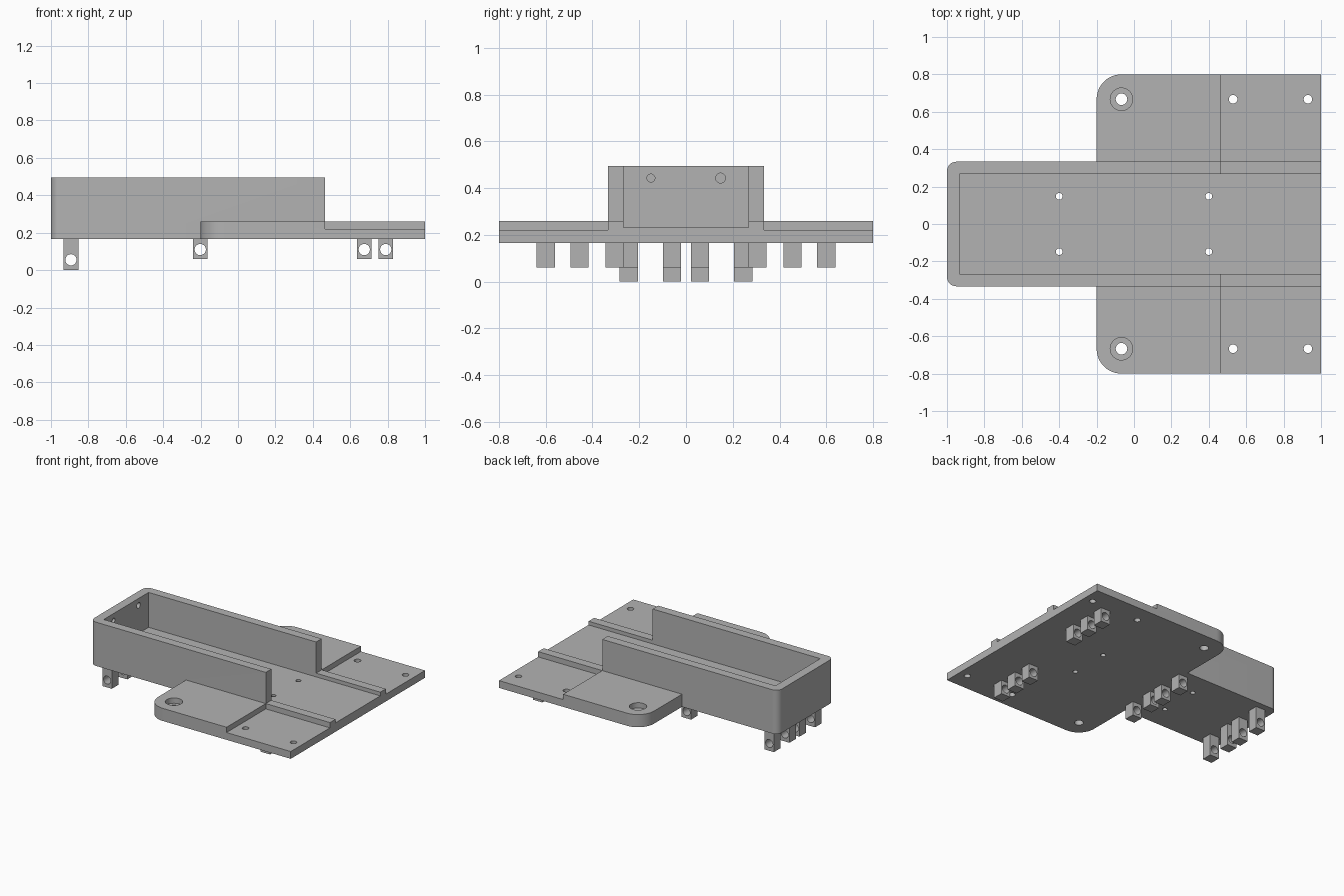
import bpy, bmesh
from math import cos, sin, pi, radians
from mathutils import Matrix, Vector

cube = bpy.data.objects.get("Cube")
if cube:
    bpy.data.objects.remove(cube, do_unlink=True)

GREY = (0.45, 0.45, 0.45, 1)
grey = bpy.data.materials.new("plain grey")
grey.use_nodes = True
grey.diffuse_color = GREY
grey.node_tree.nodes["Principled BSDF"].inputs["Base Color"].default_value = GREY

BOTTOM, WING_LOW, FLOOR, STEP, RIM = 0.165, 0.22, 0.232, 0.26, 0.495
WALL_END, INNER, OUTER = 0.465, 0.267, 0.333


def make_object(name, bm):
    bmesh.ops.recalc_face_normals(bm, faces=bm.faces)
    mesh = bpy.data.meshes.new(name)
    bm.to_mesh(mesh)
    bm.free()
    mesh.materials.append(grey)
    obj = bpy.data.objects.new(name, mesh)
    bpy.context.collection.objects.link(obj)
    return obj


def slab(name, x0, x1, y0, y1, z0, z1, radius=0):
    """Upright block; radius rounds the two vertical edges at x0."""
    points = [(x1, y0), (x1, y1)]
    if radius:
        for cy, start in ((y1 - radius, pi / 2), (y0 + radius, pi)):
            for i in range(13):
                a = start + i * pi / 24
                points.append((x0 + radius + radius * cos(a), cy + radius * sin(a)))
    else:
        points += [(x0, y1), (x0, y0)]
    bm = bmesh.new()
    face = bm.faces.new([bm.verts.new((x, y, z0)) for x, y in points])
    top = bmesh.ops.extrude_face_region(bm, geom=[face])["geom"]
    bmesh.ops.translate(bm, vec=(0, 0, z1 - z0),
                        verts=[v for v in top if isinstance(v, bmesh.types.BMVert)])
    return make_object(name, bm)


def rod(center, radius, length, axis="Z"):
    """Round cutter centred on a point."""
    turn = Vector((0, 0, 1)).rotation_difference(
        Vector([float(axis == a) for a in "XYZ"])).to_matrix().to_4x4()
    bm = bmesh.new()
    bmesh.ops.create_cone(bm, cap_ends=True, segments=32, radius1=radius, radius2=radius,
                          depth=length, matrix=Matrix.Translation(center) @ turn)
    return make_object("cutter", bm)


def combine(target, other, operation="DIFFERENCE"):
    mod = target.modifiers.new("cut", "BOOLEAN")
    mod.operation, mod.solver, mod.object = operation, "EXACT", other
    bpy.context.view_layer.objects.active = target
    bpy.ops.object.modifier_apply(modifier=mod.name)
    bpy.data.objects.remove(other, do_unlink=True)


def finish(obj):
    bpy.ops.object.select_all(action="DESELECT")
    obj.select_set(True)
    bpy.context.view_layer.objects.active = obj
    bpy.ops.object.shade_smooth_by_angle(angle=radians(30))


# Wing plate joined with the long tray
body = slab("tray_and_wing_plate", -0.2, 1, -0.8, 0.8, BOTTOM, STEP, 0.133)
combine(body, slab("tray", -1, 1, -OUTER, OUTER, BOTTOM, RIM, 0.05), "UNION")

# Tray cavity, lowered rails and stepped wing ends
combine(body, slab("cutter", -0.933, 1.1, -INNER, INNER, FLOOR, 1))
combine(body, slab("cutter", WALL_END, 1.1, -0.5, 0.5, STEP, 1))
combine(body, slab("cutter", WALL_END, 1.1, OUTER, 0.9, WING_LOW, 1))
combine(body, slab("cutter", WALL_END, 1.1, -0.9, -OUTER, WING_LOW, 1))

# Screw holes, with a counterbore in each rounded corner
for side in (-1, 1):
    y = side * 0.667
    combine(body, rod((-0.067, y, STEP), 0.06, 0.08))
    for x, radius in ((-0.067, 0.031), (0.53, 0.023), (0.93, 0.023)):
        combine(body, rod((x, y, 0.2), radius, 0.4))
    for x in (-0.4, 0.4):
        combine(body, rod((x, side * 0.148, 0.2), 0.018, 0.4))

# Blind sockets in the closed end wall
for y, radius in ((-0.15, 0.017), (0.148, 0.021)):
    combine(body, rod((-0.933, y, 0.443), radius, 0.1, "X"))
finish(body)

# Rows of drilled lugs underneath
INNER_ROW = (-0.245, -0.06, 0.06, 0.245)
SIDE_ROW = (0.305, 0.455, 0.6)
rows = (
    ("end_lug", -0.893, INNER_ROW, 0, 0.055),
    ("middle_lug", -0.202, INNER_ROW, 0.06, 0.11),
    ("right_side_lug", 0.675, [-y for y in SIDE_ROW], 0.06, 0.11),
    ("left_side_lug", 0.79, SIDE_ROW, 0.06, 0.11),
)
for name, x, ys, low, hole in rows:
    for y in ys:
        lug = slab(name, x - 0.039, x + 0.039, y - 0.039, y + 0.039, low, BOTTOM + 0.01)
        combine(lug, rod((x, y, hole), 0.03, 0.2, "Y"))
        finish(lug)
